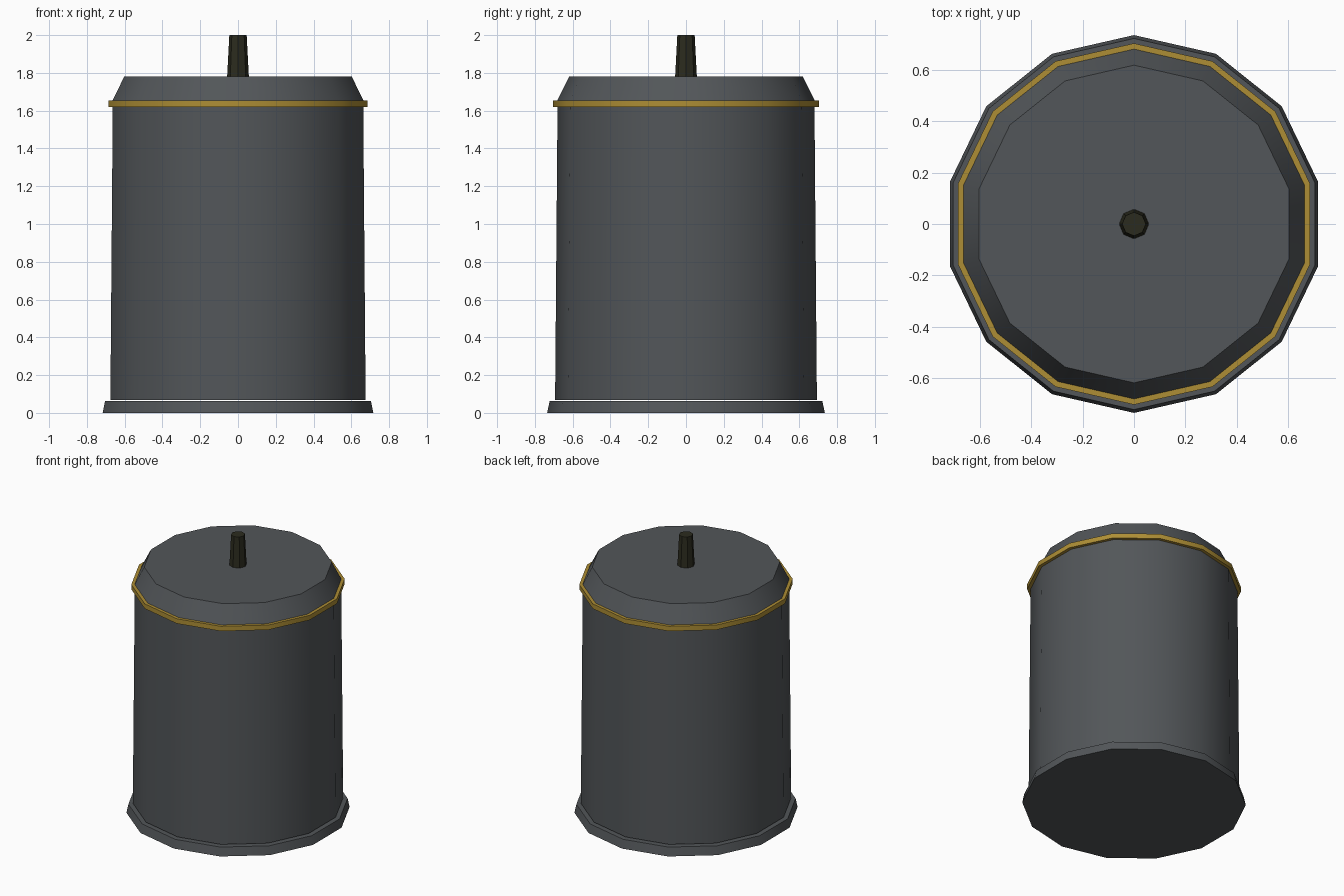
import bpy, bmesh, math

if "Cube" in bpy.data.objects:
    bpy.data.objects.remove(bpy.data.objects["Cube"])


def material(name, rgb):
    m = bpy.data.materials.new(name)
    m.diffuse_color = (*rgb, 1.0)
    m.use_nodes = True
    m.node_tree.nodes["Principled BSDF"].inputs["Base Color"].default_value = m.diffuse_color
    return m


grey = material("slate grey", (0.085, 0.093, 0.100))
gold = material("dull gold", (0.42, 0.27, 0.035))
dark = material("dark olive", (0.024, 0.024, 0.013))


def lathe(name, profile, sides, mat, smooth=True, closed=False):
    """Revolve (radius, z) points around z with a corner on the y axis."""
    bm = bmesh.new()
    rings = []
    for r, z in profile:
        rings.append([bm.verts.new((r * math.sin(2 * math.pi * i / sides),
                                    r * math.cos(2 * math.pi * i / sides), z))
                      for i in range(sides)])
    pairs = list(zip(rings, rings[1:]))
    if closed:
        pairs.append((rings[-1], rings[0]))
    else:
        bm.faces.new(rings[0])
        bm.faces.new(rings[-1])
    for a, b in pairs:
        for i in range(sides):
            j = (i + 1) % sides
            bm.faces.new((a[i], a[j], b[j], b[i]))
    bmesh.ops.recalc_face_normals(bm, faces=bm.faces)
    me = bpy.data.meshes.new(name)
    bm.to_mesh(me)
    bm.free()
    me.materials.append(mat)
    ob = bpy.data.objects.new(name, me)
    bpy.context.collection.objects.link(ob)
    if smooth:
        bpy.ops.object.select_all(action='DESELECT')
        ob.select_set(True)
        bpy.context.view_layer.objects.active = ob
        bpy.ops.object.shade_smooth_by_angle(angle=math.radians(30))
    return ob


# Flared foot, with a hairline gap under the drum
lathe("base_flange", [(0.735, 0), (0.722, 0.062)], 14, grey)
# Slightly tapered drum with chamfered lid
lathe("drum_body", [(0.693, 0.068), (0.68, 1.64)], 14, grey)
lathe("chamfered_lid", [(0.683, 1.65), (0.618, 1.78)], 14, grey)
# Gold band around the rim
lathe("rim_band", [(0.67, 1.62), (0.703, 1.62), (0.703, 1.655), (0.67, 1.655)],
      14, gold, closed=True)
# Tapered rod on top
lathe("top_rod", [(0.058, 1.77), (0.046, 2.0)], 8, dark)
